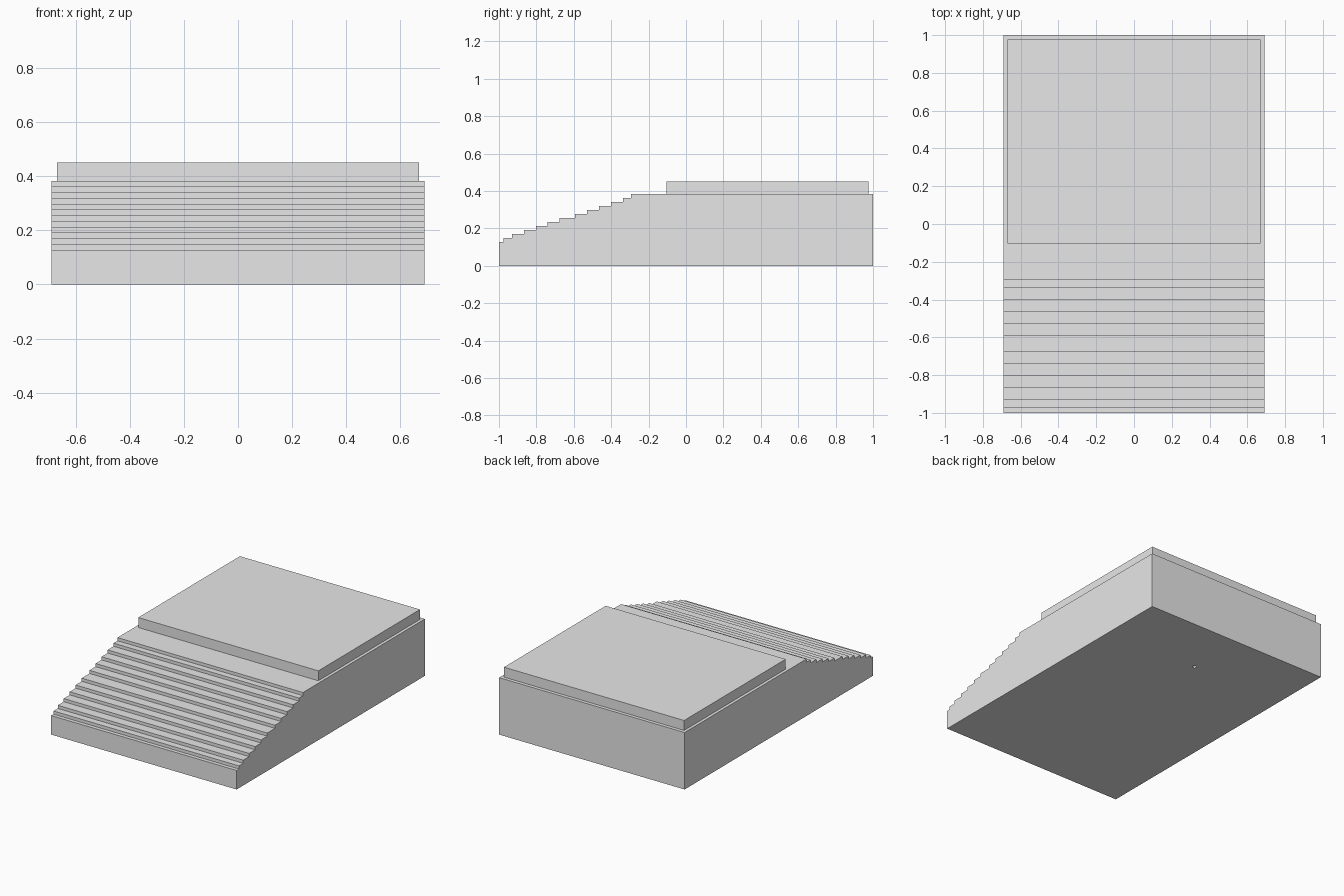
import bpy
import bmesh

old = bpy.data.objects.get("Cube")
if old:
    bpy.data.objects.remove(old, do_unlink=True)

# Single plain grey
grey = bpy.data.materials.new("light_grey")
grey.use_nodes = True
grey.diffuse_color = (0.8, 0.8, 0.8, 1)
grey.node_tree.nodes["Principled BSDF"].inputs["Base Color"].default_value = (0.8, 0.8, 0.8, 1)


def extrude_profile(name, profile, half_width):
    """Extrude a closed (y, z) side profile across x."""
    bm = bmesh.new()
    face = bm.faces.new([bm.verts.new((-half_width, y, z)) for y, z in profile])
    extruded = bmesh.ops.extrude_face_region(bm, geom=[face])["geom"]
    moved = [v for v in extruded if isinstance(v, bmesh.types.BMVert)]
    bmesh.ops.translate(bm, verts=moved, vec=(2 * half_width, 0, 0))
    bmesh.ops.recalc_face_normals(bm, faces=bm.faces)
    mesh = bpy.data.meshes.new(name)
    bm.to_mesh(mesh)
    bm.free()
    mesh.materials.append(grey)
    obj = bpy.data.objects.new(name, mesh)
    bpy.context.collection.objects.link(obj)
    return obj


# Stepped base: every riser climbs by the same amount
FRONT_Z, DECK_Z = 0.128, 0.383
risers = [-0.975, -0.93, -0.867, -0.803, -0.74, -0.675,
          -0.593, -0.528, -0.465, -0.40, -0.337, -0.295]
rise = (DECK_Z - FRONT_Z) / len(risers)
profile = [(1, 0), (-1, 0), (-1, FRONT_Z)]
for i, y in enumerate(risers):
    profile += [(y, FRONT_Z + i * rise), (y, FRONT_Z + (i + 1) * rise)]
profile.append((1, DECK_Z))
base = extrude_profile("stepped_base", profile, 0.69)

# Small blind hole in the underside
bpy.ops.mesh.primitive_cylinder_add(vertices=16, radius=0.012, depth=0.06,
                                    location=(0, 0.59, 0))
cutter = bpy.context.object
cutter.name = "hole_cutter"
cutter.data.materials.append(grey)
cutter.hide_render = True
cutter.hide_set(True)
cut = base.modifiers.new("underside_hole", "BOOLEAN")
cut.operation = "DIFFERENCE"
cut.solver = "EXACT"
cut.object = cutter

# Raised slab on the rear deck
extrude_profile("raised_slab", [(0.977, DECK_Z), (-0.103, DECK_Z),
                                (-0.103, 0.45), (0.977, 0.45)], 0.67)
